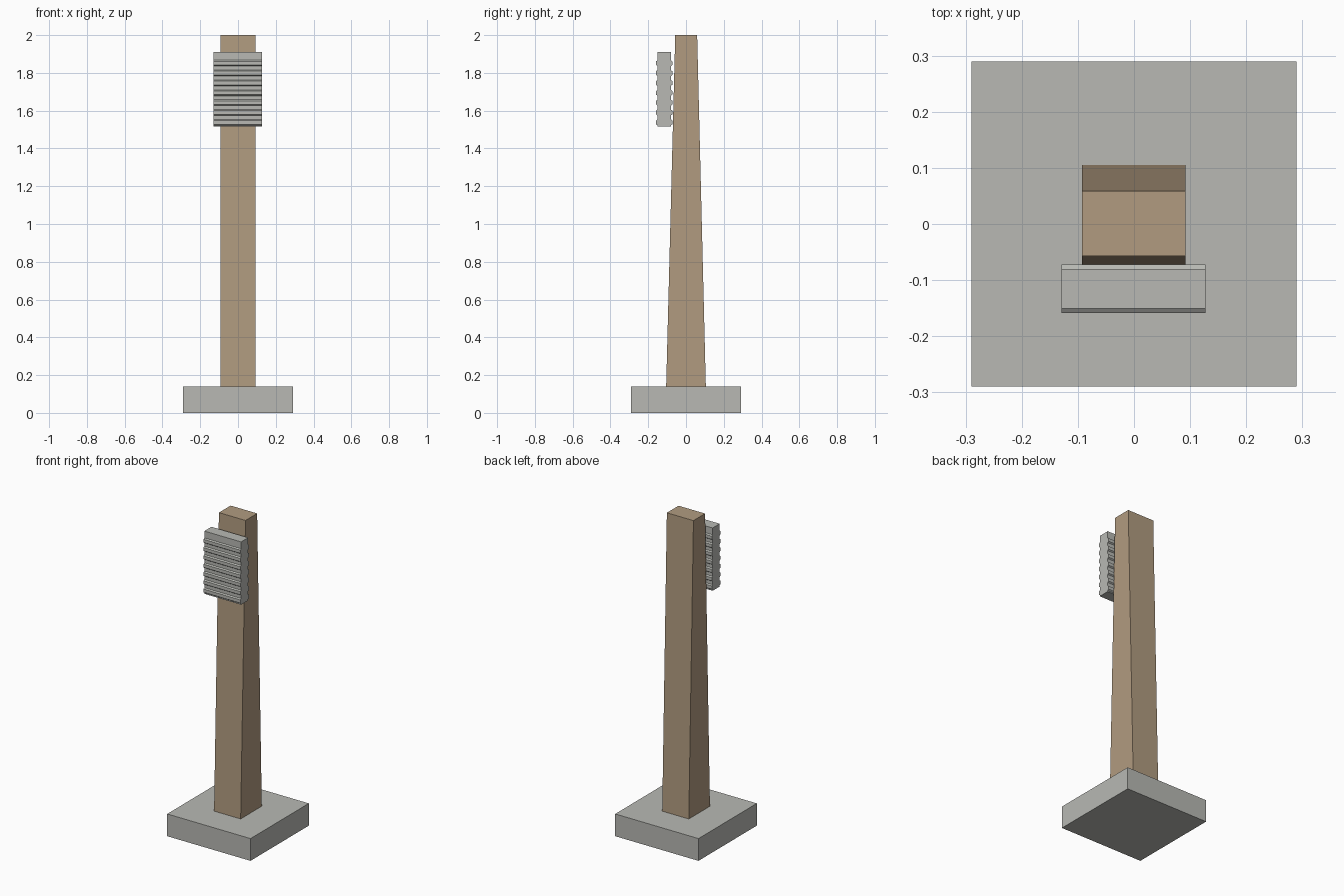
import bpy
import bmesh

cube = bpy.data.objects.get("Cube")
if cube:
    bpy.data.objects.remove(cube, do_unlink=True)


def make_material(name, color):
    mat = bpy.data.materials.new(name)
    mat.use_nodes = True
    mat.diffuse_color = color
    mat.node_tree.nodes["Principled BSDF"].inputs["Base Color"].default_value = color
    return mat


def extrude_profile(name, profile, x0, x1, mat):
    """Extrude a closed (y, z) outline along x."""
    bm = bmesh.new()
    face = bm.faces.new([bm.verts.new((x0, y, z)) for y, z in profile])
    moved = bmesh.ops.extrude_face_region(bm, geom=[face])["geom"]
    verts = [v for v in moved if isinstance(v, bmesh.types.BMVert)]
    bmesh.ops.translate(bm, verts=verts, vec=(x1 - x0, 0, 0))
    bmesh.ops.recalc_face_normals(bm, faces=bm.faces)
    mesh = bpy.data.meshes.new(name)
    bm.to_mesh(mesh)
    bm.free()
    mesh.materials.append(mat)
    obj = bpy.data.objects.new(name, mesh)
    bpy.context.collection.objects.link(obj)
    return obj


stone = make_material("pale grey", (0.48, 0.485, 0.455, 1))
wood = make_material("tan brown", (0.44, 0.33, 0.216, 1))

# Square foot slab
slab = 0.29
slab_top = 0.14
extrude_profile("base_slab", [(-slab, 0), (slab, 0), (slab, slab_top), (-slab, slab_top)],
                -slab, slab, stone)

# Post tapering in depth only
extrude_profile("tapered_post",
                [(-0.105, slab_top), (0.105, slab_top), (0.059, 2), (-0.057, 2)],
                -0.093, 0.092, wood)

# Ribbed plate: trapezoid ribs on front and back
mid, core, rib = -0.1155, 0.035, 0.043
bottom, top = 1.515, 1.91
side = [(core, bottom)]
for i in range(7):
    z = 1.538 + i * 0.0522
    side += [(core, z - 0.016), (rib, z - 0.010), (rib, z + 0.010), (core, z + 0.016)]
side.append((core, top))
outline = [(mid + d, z) for d, z in side] + [(mid - d, z) for d, z in reversed(side)]
extrude_profile("ribbed_plate", outline, -0.129, 0.127, stone)
